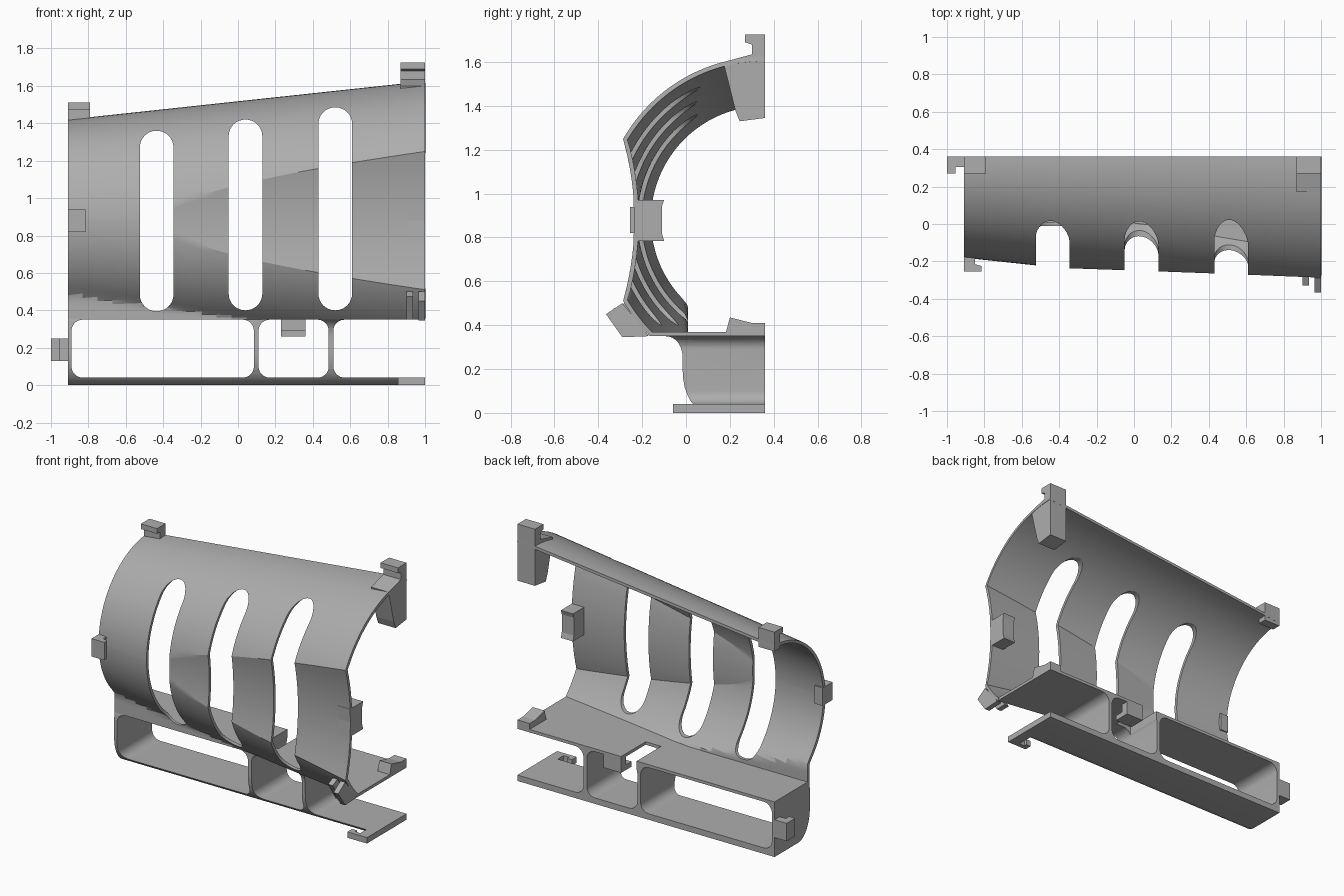
import bpy, bmesh, math

cube = bpy.data.objects.get("Cube")
if cube:
    bpy.data.objects.remove(cube, do_unlink=True)

GREY = bpy.data.materials.new("plain grey")
GREY.use_nodes = True
GREY.diffuse_color = (0.42, 0.42, 0.42, 1)
GREY.node_tree.nodes["Principled BSDF"].inputs["Base Color"].default_value = GREY.diffuse_color

LEFT, RIGHT, BACK = -0.91, 1.0, 0.36   # end planes and open rear plane
MID = 0.88                             # height of the shell axis
FLOOR = 0.35                           # underside of the shelf


def finish(name, bm):
    bmesh.ops.recalc_face_normals(bm, faces=bm.faces)
    mesh = bpy.data.meshes.new(name)
    bm.to_mesh(mesh)
    bm.free()
    mesh.materials.append(GREY)
    ob = bpy.data.objects.new(name, mesh)
    bpy.context.collection.objects.link(ob)
    return ob


def loft(name, rings, closed):
    """Skin equal-length rings of points; closed rings also get end caps."""
    bm = bmesh.new()
    rows = [[bm.verts.new(p) for p in ring] for ring in rings]
    n = len(rows[0])
    for a, b in zip(rows, rows[1:]):
        for i in range(n if closed else n - 1):
            j = (i + 1) % n
            bm.faces.new((a[i], a[j], b[j], b[i]))
    if closed:
        bm.faces.new(rows[0])
        bm.faces.new(rows[-1])
    return finish(name, bm)


def prism(name, pts, axis, lo, hi):
    """Extrude a 2D outline along an axis (outline uses the other two, in order)."""
    def place(p, t):
        q = list(p)
        q.insert("xyz".index(axis), t)
        return q
    return loft(name, [[place(p, t) for p in pts] for t in (lo, hi)], True)


def box(name, x, y, z):
    return prism(name, [(x[0], y[0]), (x[1], y[0]), (x[1], y[1]), (x[0], y[1])], "z", *z)


def rounded(x0, x1, z0, z1, r, steps=8):
    corners = [(x1 - r, z1 - r), (x0 + r, z1 - r), (x0 + r, z0 + r), (x1 - r, z0 + r)]
    pts = []
    for k, (cx, cz) in enumerate(corners):
        for s in range(steps + 1):
            a = math.pi / 2 * (k + s / steps)
            pts.append((cx + r * math.cos(a), cz + r * math.sin(a)))
    return pts


def apply(ob, kind, **settings):
    mod = ob.modifiers.new(kind, kind)
    for key, value in settings.items():
        setattr(mod, key, value)
    bpy.context.view_layer.objects.active = ob
    bpy.ops.object.modifier_apply(modifier=mod.name)


def cut(ob, cutter):
    cutter.hide_render = True
    apply(ob, "BOOLEAN", object=cutter, operation="DIFFERENCE", solver="EXACT")
    bpy.data.objects.remove(cutter, do_unlink=True)


def smooth(ob):
    bpy.ops.object.select_all(action="DESELECT")
    ob.select_set(True)
    bpy.context.view_layer.objects.active = ob
    bpy.ops.object.shade_smooth_by_angle(angle=math.radians(20))


# Tapered shell whose front is pressed in by a concave panel
def radius(x):
    return 0.54 + 0.205 * (x - LEFT) / (RIGHT - LEFT)


def panel(z):
    return -0.235 - 0.055 * ((z - MID) / 0.38) ** 2


def crease(r):
    lo, hi = 0.0, 1.0
    for _ in range(40):
        t = (lo + hi) / 2
        if BACK - r * math.cos(t) < panel(MID + r * math.sin(t)):
            lo = t
        else:
            hi = t
    return max(lo, 0.01)


def shell_ring(x):
    r = radius(x)
    t = crease(r)
    end = -math.asin((MID - FLOOR) / r)
    ring = []
    for a0, a1, n in ((math.pi / 2, t, 24), (t, -t, 14), (-t, end, 20)):
        for i in range(n):
            a = a0 + (a1 - a0) * i / n
            ring.append(a)
    ring.append(end)
    pts = []
    for a in ring:
        z = MID + r * math.sin(a)
        y = BACK - r * math.cos(a)
        if abs(a) <= t:
            y = max(y, panel(z))
        if z < MID:
            y = min(y, -0.01)
        pts.append((x, y, z))
    return pts


STATIONS = [LEFT + (RIGHT - LEFT) * i / 24 for i in range(25)]
shell = loft("shell", [shell_ring(x) for x in STATIONS], False)
# Thicken toward the axis
inward = shell.data.polygons[0].normal.z > 0
apply(shell, "SOLIDIFY", thickness=0.02, offset=-1 if inward else 1)
for cx, low, top in ((-0.435, 0.395, 1.36), (0.04, 0.40, 1.42), (0.52, 0.40, 1.485)):
    cut(shell, prism("slot_cutter", rounded(cx - 0.09, cx + 0.09, low, top, 0.089),
                     "y", -0.6, 0.3))
smooth(shell)


# Base frame: shelf, foot plate and dividers under the shell
def base_ring(x):
    r = radius(x)
    front = min(-0.01, BACK - math.sqrt(r * r - (MID - FLOOR) ** 2))
    pts = [(BACK, 0), (BACK, 0.37), (front, 0.37), (front, FLOOR)]
    for i in range(1, 9):
        a = math.pi / 2 * i / 8
        pts.append((front + (-0.015 - front) * math.sin(a), 0.25 + 0.1 * math.cos(a)))
    for i in range(9):
        a = math.pi / 2 * i / 8
        pts.append((0.105 - 0.12 * math.cos(a), 0.19 - 0.19 * math.sin(a)))
    return [(x, y, z) for y, z in pts]


base = loft("base_frame", [base_ring(x) for x in STATIONS], True)
for x0, x1 in ((-0.89, 0.085), (0.11, 0.485), (0.51, 1.3)):
    cut(base, prism("window_cutter", rounded(x0, x1, 0.04, FLOOR, 0.06), "y", -0.6, 0.6))
cut(base, box("notch_cutter", (0.115, 0.23), (0.1, 0.5), (0.3, 0.5)))
smooth(base)


# Hooks: a post with a lip at its free end
def hook(u0, u1, v0, v1, lip_u, lip_v):
    """Outline: body runs v0..v1, thick u0..lip_u; lip reaches u1 beyond lip_v."""
    return [(u0, v0), (lip_u, v0), (lip_u, lip_v), (u1, lip_v), (u1, v1), (u0, v1)]


prism("top_right_hook", hook(0.36, 0.27, 1.38, 1.51, 0.30, 1.475), "x", LEFT, -0.79)
prism("top_left_hook",
      [(0.36, 1.725), (0.27, 1.725), (0.27, 1.69), (0.30, 1.68), (0.30, 1.635),
       (0.17, 1.60), (0.225, 1.38), (0.245, 1.33), (0.36, 1.345)], "x", 0.87, RIGHT)
prism("end_hook", [(-0.90, 0.36), (-1.0, 0.36), (-1.0, 0.27), (-0.955, 0.27),
                   (-0.955, 0.305), (-0.90, 0.305)], "z", 0.13, 0.25)
prism("middle_hook", [(LEFT, -0.15), (LEFT, -0.255), (-0.815, -0.255), (-0.815, -0.225),
                      (-0.85, -0.215), (-0.85, -0.15)], "z", 0.82, 0.94)
prism("shelf_hook", [(0.36, 0.365), (0.36, 0.26), (0.25, 0.26), (0.25, 0.295),
                     (0.31, 0.295), (0.31, 0.35), (0.25, 0.365)], "x", 0.23, 0.36)

# Catches along the left end
prism("inner_catch", [(-0.24, 0.785), (-0.235, 0.88), (-0.24, 0.97), (-0.10, 0.97),
                      (-0.11, 0.94), (-0.11, 0.82), (-0.10, 0.785)], "x", 0.91, RIGHT)
prism("front_catch", [(-0.365, 0.45), (-0.29, 0.345), (-0.17, 0.35), (-0.19, 0.38),
                      (-0.29, 0.50)], "x", 0.965, RIGHT)
prism("front_catch_lip", [(-0.33, 0.475), (-0.25, 0.35), (-0.17, 0.35), (-0.28, 0.50)],
      "x", 0.90, 0.935)
prism("shelf_catch", [(0.18, 0.36), (0.20, 0.435), (0.30, 0.41), (0.36, 0.41),
                      (0.36, 0.36)], "x", 0.91, RIGHT)
prism("foot_hook", [(RIGHT, 0.12), (RIGHT, -0.06), (0.855, -0.06), (0.855, -0.01),
                    (0.89, -0.01), (0.89, -0.03), (0.93, -0.03), (0.93, 0.12)],
      "z", 0.0, 0.04)
